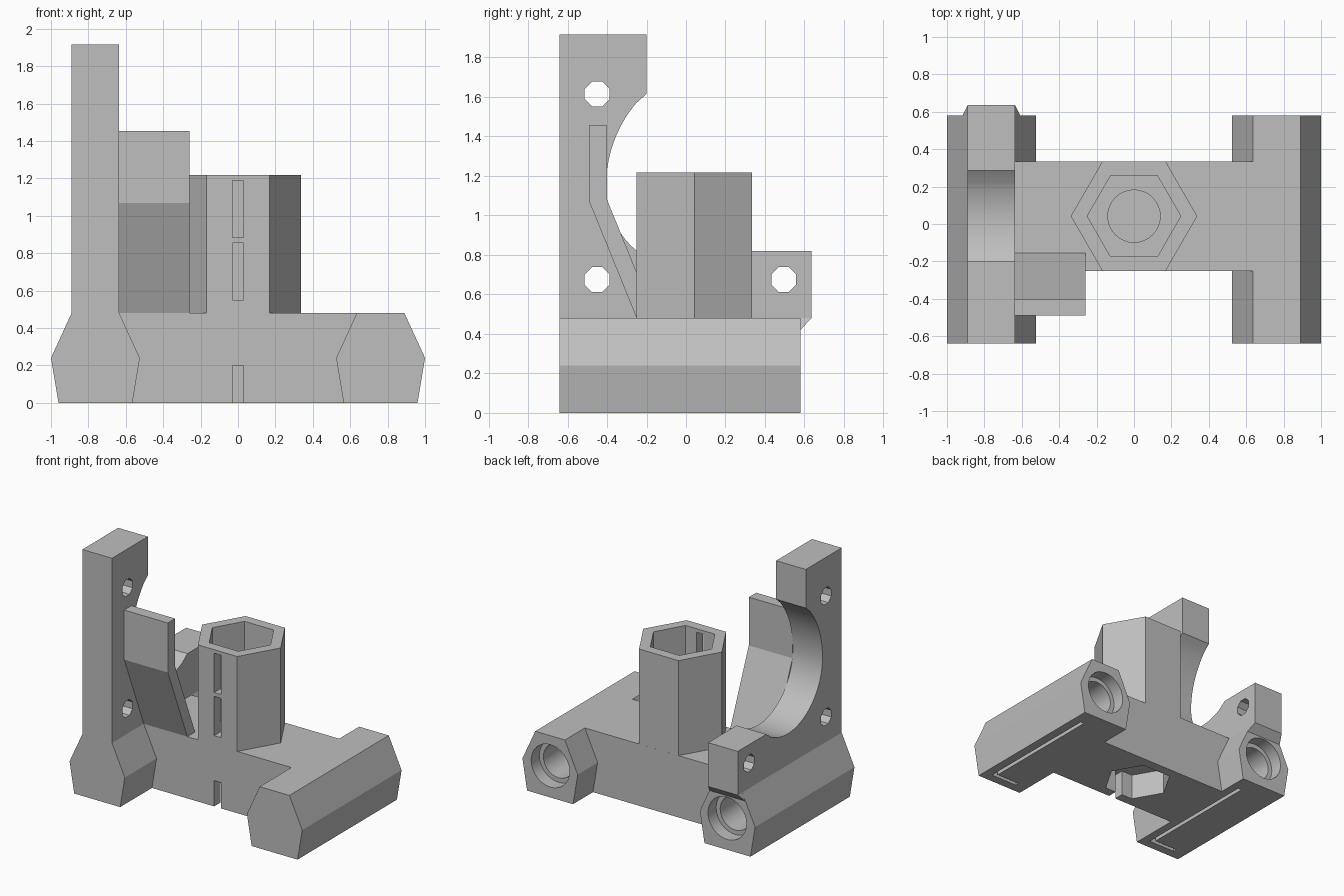
import bpy, bmesh, math

cube = bpy.data.objects.get("Cube")
if cube:
    bpy.data.objects.remove(cube, do_unlink=True)

grey = bpy.data.materials.new("light_grey_plastic")
grey.use_nodes = True
COLOR = (0.52, 0.52, 0.52, 1)
grey.diffuse_color = COLOR
grey.node_tree.nodes["Principled BSDF"].inputs["Base Color"].default_value = COLOR


def finish(name, bm):
    bmesh.ops.recalc_face_normals(bm, faces=bm.faces)
    mesh = bpy.data.meshes.new(name)
    bm.to_mesh(mesh)
    bm.free()
    mesh.materials.append(grey)
    ob = bpy.data.objects.new(name, mesh)
    bpy.context.collection.objects.link(ob)
    return ob


def prism(name, points, axis, start, end):
    """Extrude a flat outline along one axis."""
    place = {"x": lambda p, t: (t, p[0], p[1]),
             "y": lambda p, t: (p[0], t, p[1]),
             "z": lambda p, t: (p[0], p[1], t)}[axis]
    bm = bmesh.new()
    low = [bm.verts.new(place(p, start)) for p in points]
    high = [bm.verts.new(place(p, end)) for p in points]
    bm.faces.new(low)
    bm.faces.new(high)
    n = len(points)
    for i in range(n):
        j = (i + 1) % n
        bm.faces.new((low[i], low[j], high[j], high[i]))
    return finish(name, bm)


def arc(cx, cy, r, a, b, n):
    angles = [math.radians(a + (b - a) * i / n) for i in range(n + 1)]
    return [(cx + r * math.cos(t), cy + r * math.sin(t)) for t in angles]


def ring(cx, cy, r, n, turn=0):
    return arc(cx, cy, r, turn, turn + 360, n)[:-1]


def rect(x0, y0, x1, y1):
    return [(x0, y0), (x1, y0), (x1, y1), (x0, y1)]


def cut(ob, points, axis, start, end):
    """Subtract a prism and discard the cutter."""
    tool = prism("cutter", points, axis, start, end)
    mod = ob.modifiers.new("cut", "BOOLEAN")
    mod.operation, mod.solver, mod.object = "DIFFERENCE", "EXACT", tool
    bpy.context.view_layer.objects.active = ob
    bpy.ops.object.modifier_apply(modifier=mod.name)
    bpy.data.objects.remove(tool, do_unlink=True)


def smooth(ob):
    bpy.ops.object.select_all(action="DESELECT")
    ob.select_set(True)
    bpy.context.view_layer.objects.active = ob
    bpy.ops.object.shade_smooth_by_angle(angle=math.radians(30))


FRONT, BACK, TOP = -0.64, 0.58, 0.48
MID_Y = 0.042

# Rod holders on both sides, with stepped blind bores and shallow grooves below
half = [(0.96, 0), (1.0, 0.24), (0.89, TOP), (0.635, TOP), (0.525, 0.24), (0.565, 0)]
for side, name in ((-1, "left_rod_holder"), (1, "right_rod_holder")):
    holder = prism(name, [(side * x, z) for x, z in half], "y", FRONT, BACK)
    cx = side * 0.76
    cut(holder, ring(cx, 0.245, 0.165, 32), "y", 0.48, 0.7)
    cut(holder, ring(cx, 0.245, 0.13, 32), "y", -0.55, 0.5)
    groove = [(cx - 0.1, -0.57), (cx + 0.13, -0.57), (cx + 0.13, 0.45),
              (cx + 0.1, 0.45), (cx + 0.1, -0.54), (cx - 0.1, -0.54)]
    cut(holder, groove, "z", -0.1, 0.04)
    smooth(holder)

# Central body with screw hole, nut trap underneath and a front slit
inner = half[3:]
body = prism("body", inner + [(-x, z) for x, z in reversed(inner)], "y", -0.25, 0.335)
cut(body, ring(0, MID_Y, 0.14, 32), "z", 0.22, 0.6)
cut(body, ring(0, MID_Y, 0.25, 6), "z", -0.1, 0.2)
cut(body, rect(-0.03, -0.4, 0.03, -0.1), "z", -0.1, 0.2)
smooth(body)

# Hollow hexagonal tower with two slots in the front wall
tower = prism("hex_tower", ring(0, MID_Y, 0.338, 6), "z", TOP, 1.218)
cut(tower, ring(0, MID_Y, 0.25, 6), "z", 0.4, 1.3)
for z0, z1 in ((0.55, 0.855), (0.885, 1.19)):
    cut(tower, rect(-0.03, z0, 0.03, z1), "y", -0.4, 0)

# Upright motor plate with a round recess and three bolt holes
outline = [(FRONT, TOP), (FRONT, 1.915), (-0.2, 1.915), (-0.2, 1.615)]
outline += arc(0.245, 1.15, 0.65, 140, 180, 10)
outline += arc(0.022, 1.15, 0.427, 180, 298, 24)[1:]
outline += [(0.286, 0.82), (0.635, 0.82), (0.635, TOP)]
plate = prism("motor_plate", outline, "x", -0.89, -0.635)
for y, z in ((-0.45, 1.615), (-0.45, 0.675), (0.495, 0.675)):
    cut(plate, ring(y, z, 0.068, 8, 22.5), "x", -1.1, -0.4)
smooth(plate)

# Sloped support below the plate's rear overhang
bm = bmesh.new()
for x, wide in ((-0.89, -0.917), (-0.635, -0.608)):
    for point in ((x, BACK, TOP), (x, 0.635, TOP), (wide, BACK, 0.42)):
        bm.verts.new(point)
bmesh.ops.convex_hull(bm, input=bm.verts)
finish("overhang_support", bm)

# Bent brace between plate and body
brace = [(-0.49, 1.455), (-0.4, 1.455), (-0.4, 1.08), (-0.155, TOP),
         (-0.25, TOP), (-0.49, 1.07)]
prism("bent_brace", brace, "x", -0.635, -0.26)
